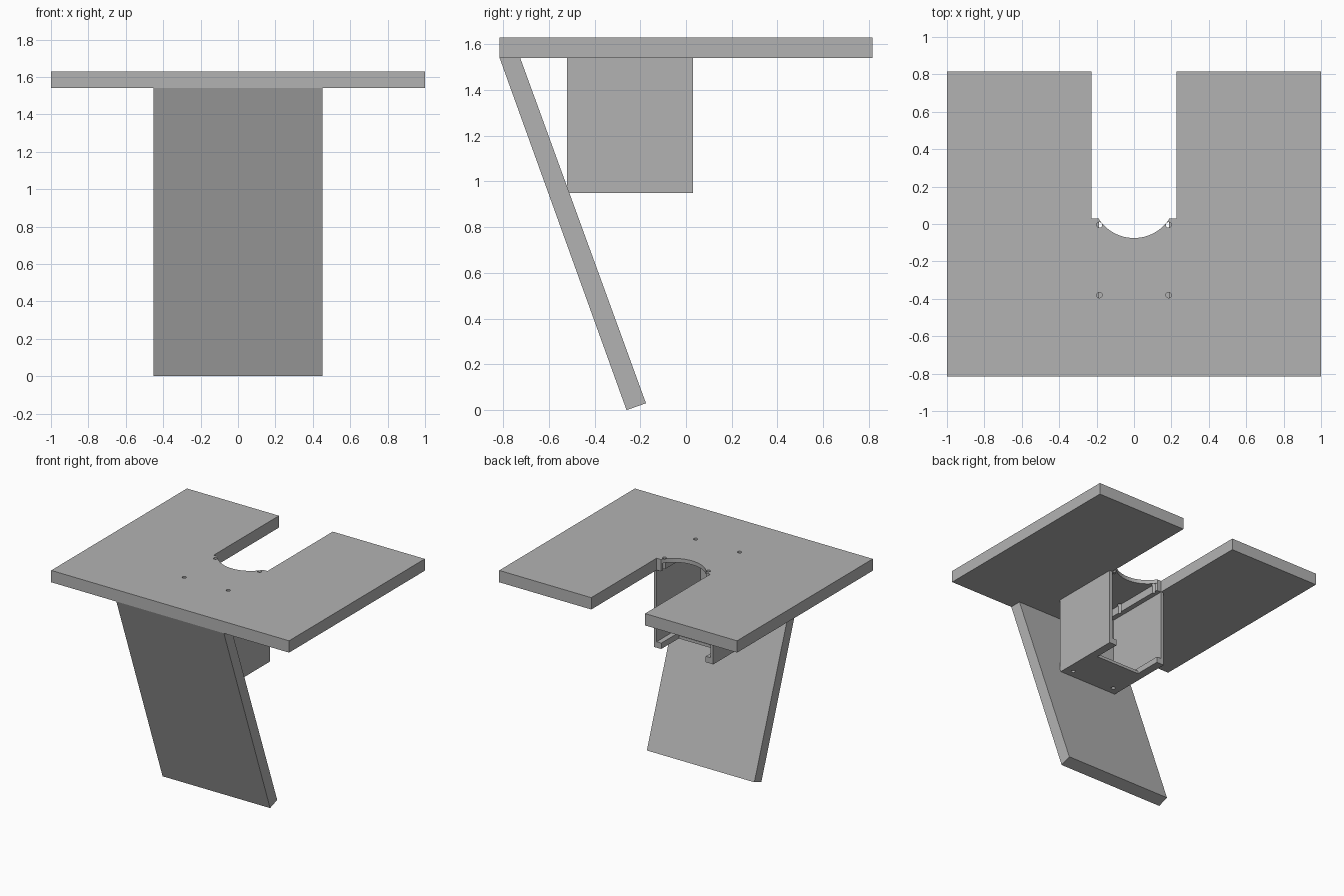
import bpy, bmesh, math
from mathutils import Vector

if "Cube" in bpy.data.objects:
    bpy.data.objects.remove(bpy.data.objects["Cube"], do_unlink=True)

grey = bpy.data.materials.new("plain_grey")
grey.use_nodes = True
grey.diffuse_color = (0.45, 0.45, 0.45, 1)
grey.node_tree.nodes["Principled BSDF"].inputs["Base Color"].default_value = (0.45, 0.45, 0.45, 1)


def prism(name, outline, depth):
    """Extrude a planar outline of 3D points along the depth vector."""
    bm = bmesh.new()
    face = bm.faces.new([bm.verts.new(p) for p in outline])
    new = bmesh.ops.extrude_face_region(bm, geom=[face])["geom"]
    bmesh.ops.translate(bm, vec=Vector(depth),
                        verts=[v for v in new if isinstance(v, bmesh.types.BMVert)])
    bmesh.ops.recalc_face_normals(bm, faces=bm.faces)
    mesh = bpy.data.meshes.new(name)
    bm.to_mesh(mesh)
    bm.free()
    mesh.materials.append(grey)
    obj = bpy.data.objects.new(name, mesh)
    bpy.context.collection.objects.link(obj)
    return obj


def block(name, half_x, y0, y1, z0, z1):
    """Box centred on x = 0."""
    outline = [(-half_x, y0, z0), (half_x, y0, z0), (half_x, y1, z0), (-half_x, y1, z0)]
    return prism(name, outline, (0, 0, z1 - z0))


def hole(x, y, z0, z1, r=0.015, sides=20):
    ring = [(x + r * math.cos(math.tau * i / sides), y + r * math.sin(math.tau * i / sides), z0)
            for i in range(sides)]
    return prism("hole_cutter", ring, (0, 0, z1 - z0))


def cut(obj, cutters):
    """Subtract the cutters, bake the result and drop the cutters."""
    for c in cutters:
        c.hide_render = True
        mod = obj.modifiers.new("cut", "BOOLEAN")
        mod.operation, mod.solver, mod.object = "DIFFERENCE", "EXACT", c
    graph = bpy.context.evaluated_depsgraph_get()
    baked = bpy.data.meshes.new_from_object(obj.evaluated_get(graph))
    obj.modifiers.clear()
    obj.data = baked
    for c in cutters:
        bpy.data.objects.remove(c, do_unlink=True)


BOTTOM, TOP = 1.54, 1.63        # table plate heights
EDGE, BACK = 0.815, 0.03        # plate half depth, back of the housing
SLOT, POCKET = 0.226, 0.187     # half widths of the slot and the inner pocket

# Table plate: rear slot ending in a shallow round notch
arc_y, arc_r = 0.15, 0.225
start = math.asin((BACK - arc_y) / arc_r)
steps = 32
notch = []
for i in range(steps + 1):
    a = start - (math.pi + 2 * start) * i / steps
    notch.append((arc_r * math.cos(a), arc_y + arc_r * math.sin(a), BOTTOM))
outline = [(-1, EDGE, BOTTOM), (-1, -EDGE, BOTTOM), (1, -EDGE, BOTTOM), (1, EDGE, BOTTOM),
           (SLOT, EDGE, BOTTOM), (SLOT, BACK, BOTTOM)]
outline += notch + [(-SLOT, BACK, BOTTOM), (-SLOT, EDGE, BOTTOM)]
table = prism("table_plate", outline, (0, 0, TOP - BOTTOM))

# Pocket under the plate and screw holes through it
cutters = [block("pocket_cutter", POCKET, -0.495, BACK + 0.05, BOTTOM - 0.1, 1.6)]
cutters += [hole(s * 0.185, y, 1.5, 1.7) for s in (-1, 1) for y in (-0.005, -0.38)]
cut(table, cutters)

# Housing under the plate: open at the back and top, grooved and notched floor
housing = block("housing", 0.25, -0.52, BACK, 0.95, BOTTOM)
cutters = [block("cavity_cutter", SLOT, -0.495, BACK + 0.1, 0.995, BOTTOM + 0.1),
           block("groove_cutter", POCKET, -0.495, BACK + 0.09, 0.972, BOTTOM + 0.09),
           block("floor_notch_cutter", POCKET, -0.18, BACK + 0.08, 0.9, 1.1)]
cutters += [hole(s * 0.185, -0.45, 0.9, 1.1) for s in (-1, 1)]
cut(housing, cutters)

# Slanted support leg
leg_x = 0.452
side = [(-leg_x, -EDGE, BOTTOM), (-leg_x, -0.26, 0), (-leg_x, -0.175, 0.03), (-leg_x, -0.725, BOTTOM)]
prism("support_leg", side, (2 * leg_x, 0, 0))
